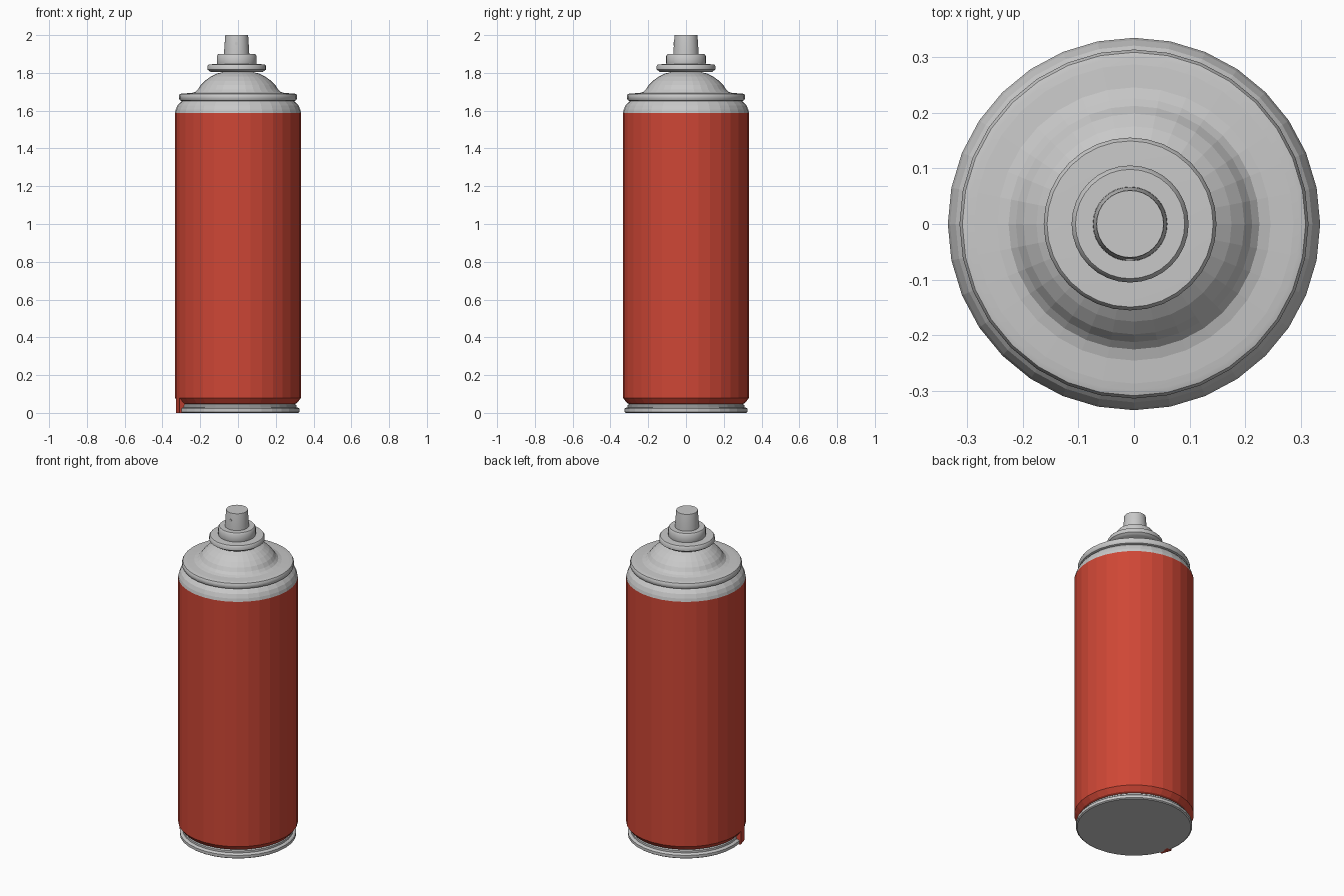
import bpy, bmesh, math

if "Cube" in bpy.data.objects:
    bpy.data.objects.remove(bpy.data.objects["Cube"])

SIDES = 32


def material(name, color):
    m = bpy.data.materials.new(name)
    m.diffuse_color = (*color, 1.0)
    m.use_nodes = True
    m.node_tree.nodes["Principled BSDF"].inputs["Base Color"].default_value = m.diffuse_color
    return m


red = material("red paint", (0.62, 0.062, 0.036))
grey = material("light grey metal", (0.58, 0.58, 0.58))


def finish(name, bm, mats, smooth=False):
    bmesh.ops.recalc_face_normals(bm, faces=bm.faces)
    mesh = bpy.data.meshes.new(name)
    bm.to_mesh(mesh)
    bm.free()
    for m in mats:
        mesh.materials.append(m)
    obj = bpy.data.objects.new(name, mesh)
    bpy.context.collection.objects.link(obj)
    if smooth:
        bpy.ops.object.select_all(action='DESELECT')
        obj.select_set(True)
        bpy.context.view_layer.objects.active = obj
        bpy.ops.object.shade_smooth_by_angle(angle=math.radians(40))
    return obj


def lathe(name, profile, mat, sides=SIDES, cx=0.0, smooth=False):
    """Spin a list of (radius, height) points into a closed solid."""
    bm = bmesh.new()
    rings = []
    for r, z in profile:
        rings.append([bm.verts.new((cx + r * math.cos(2 * math.pi * i / sides),
                                    r * math.sin(2 * math.pi * i / sides), z))
                      for i in range(sides)])
    for a, b in zip(rings, rings[1:]):
        for i in range(sides):
            j = (i + 1) % sides
            bm.faces.new((a[i], a[j], b[j], b[i]))
    bm.faces.new(rings[0])
    bm.faces.new(rings[-1])
    return finish(name, bm, [mat], smooth)


# Base rim with a rolled lip
lathe("base_rim", [(0.318, 0.0), (0.325, 0.005), (0.325, 0.022), (0.318, 0.028),
                   (0.309, 0.03), (0.309, 0.042), (0.295, 0.05)], grey)

# Painted body, tapered at the bottom
lathe("painted_body", [(0.298, 0.046), (0.312, 0.052), (0.334, 0.08), (0.334, 1.587)], red)

# Bare shoulder above the paint
lathe("shoulder", [(0.334, 1.587), (0.330, 1.605), (0.320, 1.628),
                   (0.305, 1.645), (0.296, 1.652), (0.296, 1.665)], grey)

# Rolled seam between shoulder and dome
lathe("seam_ring", [(0.298, 1.651), (0.308, 1.655), (0.313, 1.665), (0.313, 1.678),
                    (0.308, 1.688), (0.298, 1.691)], grey, smooth=True)

# Dome
lathe("dome", [(0.300, 1.685), (0.300, 1.690), (0.245, 1.694), (0.225, 1.700), (0.212, 1.713),
               (0.198, 1.735), (0.175, 1.758), (0.145, 1.780),
               (0.110, 1.797), (0.075, 1.805), (0.075, 1.815)], grey)

# Valve cup, collar and spray button, slightly off centre
OFF = -0.007
lathe("valve_cup", [(0.138, 1.805), (0.146, 1.811), (0.155, 1.817), (0.155, 1.837),
                    (0.149, 1.845), (0.10, 1.847)], grey, cx=OFF, smooth=True)
lathe("collar", [(0.103, 1.843), (0.105, 1.85), (0.105, 1.89), (0.098, 1.90)],
      grey, cx=OFF, smooth=True)
lathe("spray_button", [(0.067, 1.895), (0.066, 1.92), (0.061, 1.995), (0.060, 2.0)],
      grey, cx=OFF, smooth=True)

# Tiny spray outlet on the front of the button
bm = bmesh.new()
bmesh.ops.create_cone(bm, cap_ends=True, segments=12, radius1=0.009, radius2=0.009, depth=0.006)
outlet = finish("spray_outlet", bm, [grey])
outlet.rotation_euler = (math.radians(90), 0, 0)
outlet.location = (OFF, -0.063, 1.955)

# Painted tab: one facet of the body hanging down over the rim
bm = bmesh.new()
corners = []
for z in (0.0, 0.085):
    for r, a in ((0.334, 191.25), (0.334, 202.5), (0.30, 202.5), (0.30, 191.25)):
        t = math.radians(a)
        corners.append(bm.verts.new((r * math.cos(t), r * math.sin(t), z)))
low, high = corners[:4], corners[4:]
bm.faces.new(low)
bm.faces.new(high)
for i in range(4):
    j = (i + 1) % 4
    bm.faces.new((low[i], low[j], high[j], high[i]))
finish("painted_tab", bm, [red])
